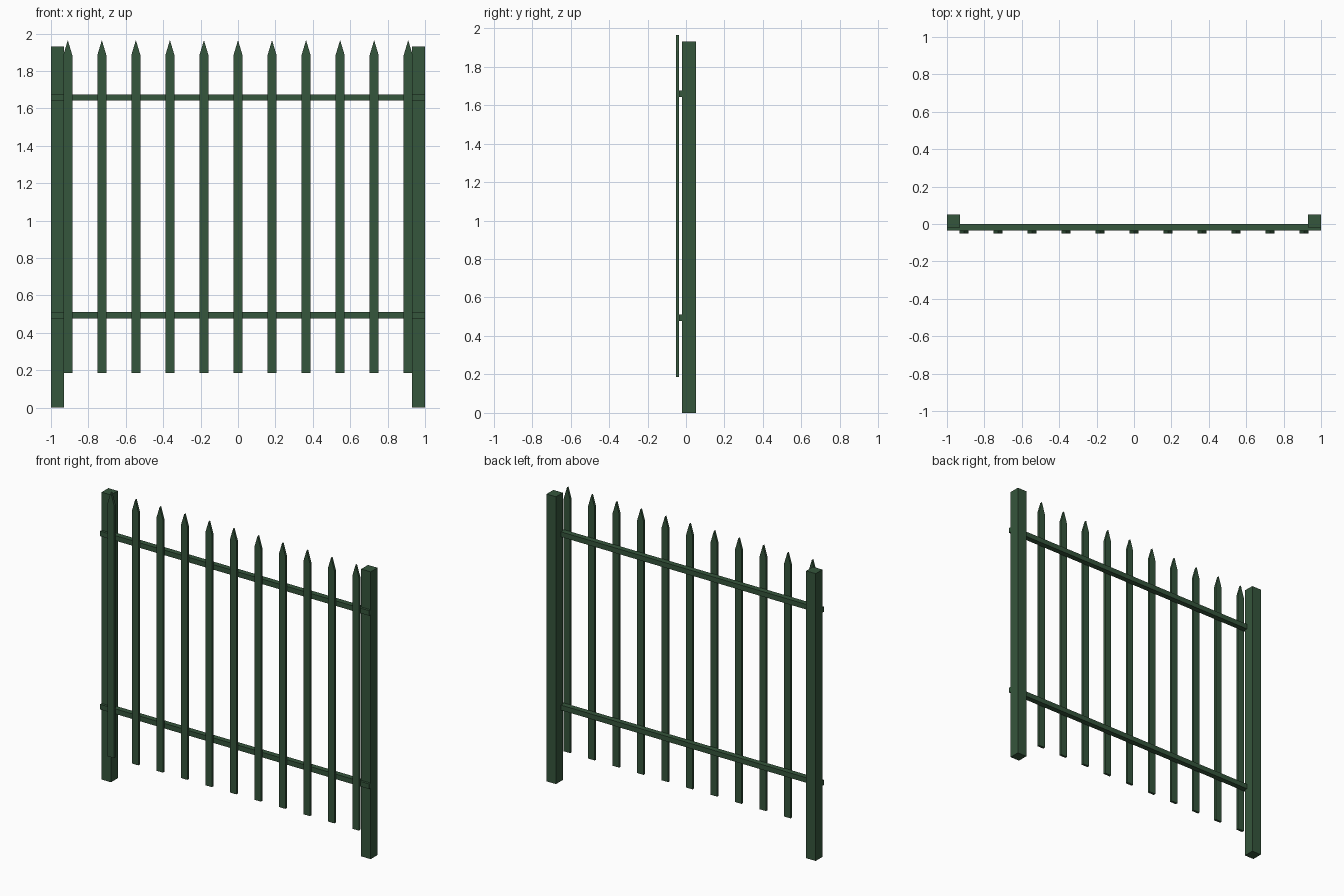
import bpy

old = bpy.data.objects.get("Cube")
if old:
    bpy.data.objects.remove(old, do_unlink=True)

# Painted metal
green = bpy.data.materials.new("dark_green_paint")
colour = (0.036, 0.092, 0.045, 1)
green.use_nodes = True
green.diffuse_color = colour
green.node_tree.nodes["Principled BSDF"].inputs["Base Color"].default_value = colour


def extrude_profile(name, outline, y0, y1):
    """Solid from an x-z outline (anticlockwise from the front), y0 to y1."""
    n = len(outline)
    verts = [(x, y, z) for y in (y0, y1) for x, z in outline]
    faces = [tuple(range(n)), tuple(reversed(range(n, 2 * n)))]
    faces += [(i, i + n, (i + 1) % n + n, (i + 1) % n) for i in range(n)]
    mesh = bpy.data.meshes.new(name)
    mesh.from_pydata(verts, [], faces)
    mesh.materials.append(green)
    obj = bpy.data.objects.new(name, mesh)
    bpy.context.collection.objects.link(obj)
    return obj


def box(name, x0, x1, y0, y1, z0, z1):
    return extrude_profile(name, [(x0, z0), (x1, z0), (x1, z1), (x0, z1)], y0, y1)


# End posts
box("right_post", -1, -0.93, -0.02, 0.052, 0, 1.93)
box("left_post", 0.93, 1, -0.02, 0.052, 0, 1.93)

# Horizontal rails
for name, z in (("lower_rail", 0.494), ("upper_rail", 1.658)):
    box(name, -1, 1, -0.036, 0, z - 0.017, z + 0.017)

# Pointed pickets
half = 0.024
for i in range(11):
    x = (i - 5) * 0.182
    extrude_profile(f"picket_{i + 1}",
                    [(x - half, 0.186), (x + half, 0.186), (x + half, 1.885),
                     (x, 1.965), (x - half, 1.885)], -0.052, -0.036)
